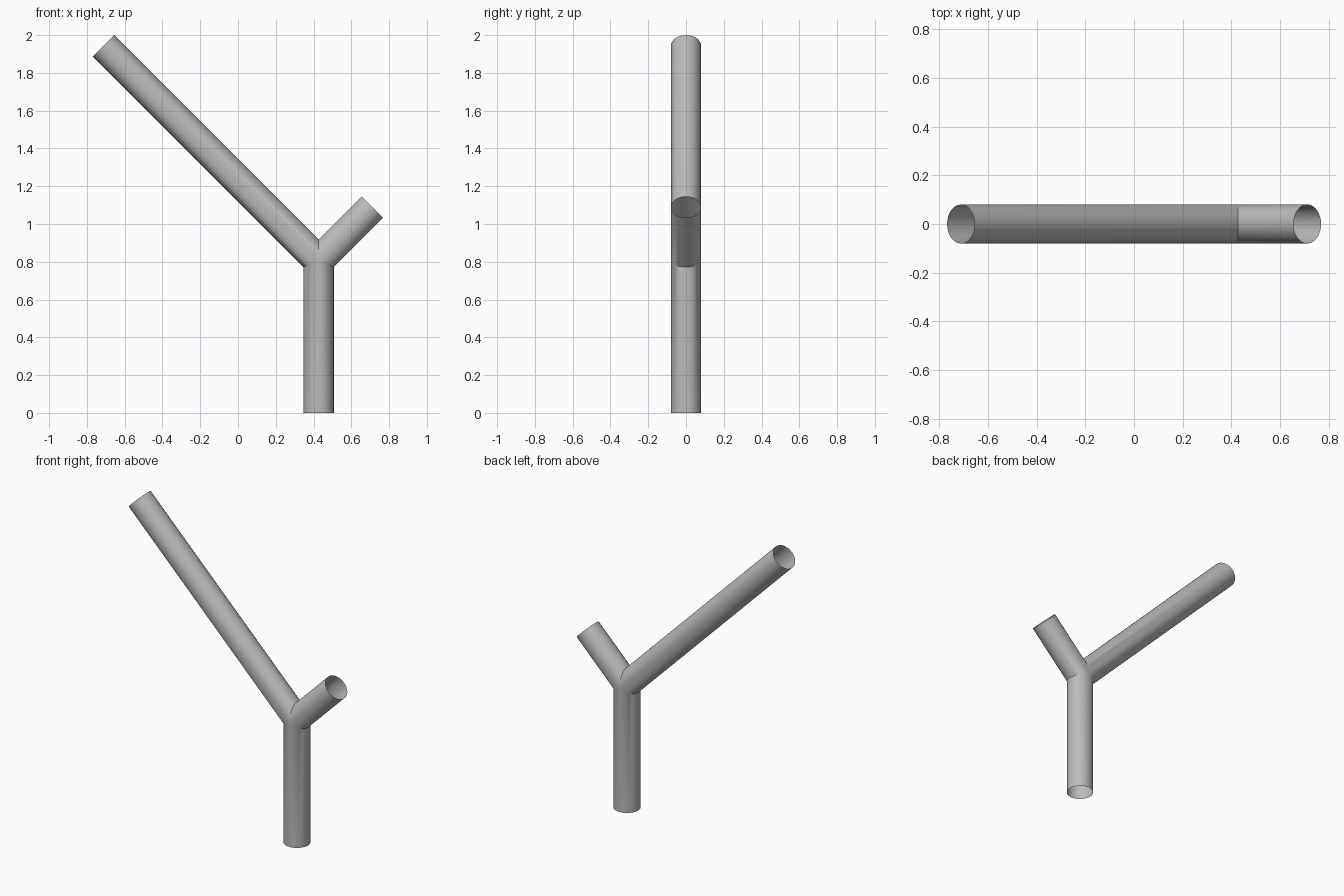
import bpy, bmesh, math
from mathutils import Vector

cube = bpy.data.objects.get("Cube")
if cube:
    bpy.data.objects.remove(cube, do_unlink=True)

RADIUS = 0.08
SIDES = 32
JOINT = Vector((0.427, 0, 0.805))

# Direction and length of each pipe, measured from the joint
stem = (Vector((0, 0, -1)), 0.805)
long_arm = (Vector((-1, 0, 1)).normalized(), 1.61)
short_arm = (Vector((1, 0, 1)).normalized(), 0.403)
pipes = [stem, long_arm, short_arm]

grey = bpy.data.materials.new("pipe grey")
grey.use_nodes = True
grey.diffuse_color = (0.5, 0.5, 0.5, 1)
grey.node_tree.nodes["Principled BSDF"].inputs["Base Color"].default_value = (0.5, 0.5, 0.5, 1)


def add_pipe(bm, axis, length, others):
    """Open pipe whose inner end is mitred against the other pipes."""
    across = Vector((0, 1, 0))
    side = axis.cross(across)
    inner, outer = [], []
    for i in range(SIDES):
        a = math.tau * i / SIDES
        offset = (across * math.cos(a) + side * math.sin(a)) * RADIUS
        start = max(offset.dot(o) / (1 - axis.dot(o)) for o in others)
        inner.append(bm.verts.new(JOINT + offset + axis * start))
        outer.append(bm.verts.new(JOINT + offset + axis * length))
    for i in range(SIDES):
        j = (i + 1) % SIDES
        bm.faces.new((inner[i], outer[i], outer[j], inner[j]))


# Three pipes welded into one branching fitting
bm = bmesh.new()
for axis, length in pipes:
    add_pipe(bm, axis, length, [o for o, _ in pipes if o != axis])
bmesh.ops.remove_doubles(bm, verts=bm.verts, dist=0.0005)

# Point every face away from its pipe's axis
for f in bm.faces:
    rel = f.calc_center_median() - JOINT
    axis = max((p[0] for p in pipes), key=rel.dot)
    if f.normal.length == 0:
        f.normal_update()
    f.normal_update()
    if f.normal.dot(rel - axis * rel.dot(axis)) < 0:
        f.normal_flip()

mesh = bpy.data.meshes.new("branching_pipe")
bm.to_mesh(mesh)
bm.free()
mesh.materials.append(grey)
pipe = bpy.data.objects.new("branching_pipe", mesh)
bpy.context.collection.objects.link(pipe)

bpy.ops.object.select_all(action="DESELECT")
pipe.select_set(True)
bpy.context.view_layer.objects.active = pipe
bpy.ops.object.shade_smooth_by_angle(angle=math.radians(30))
